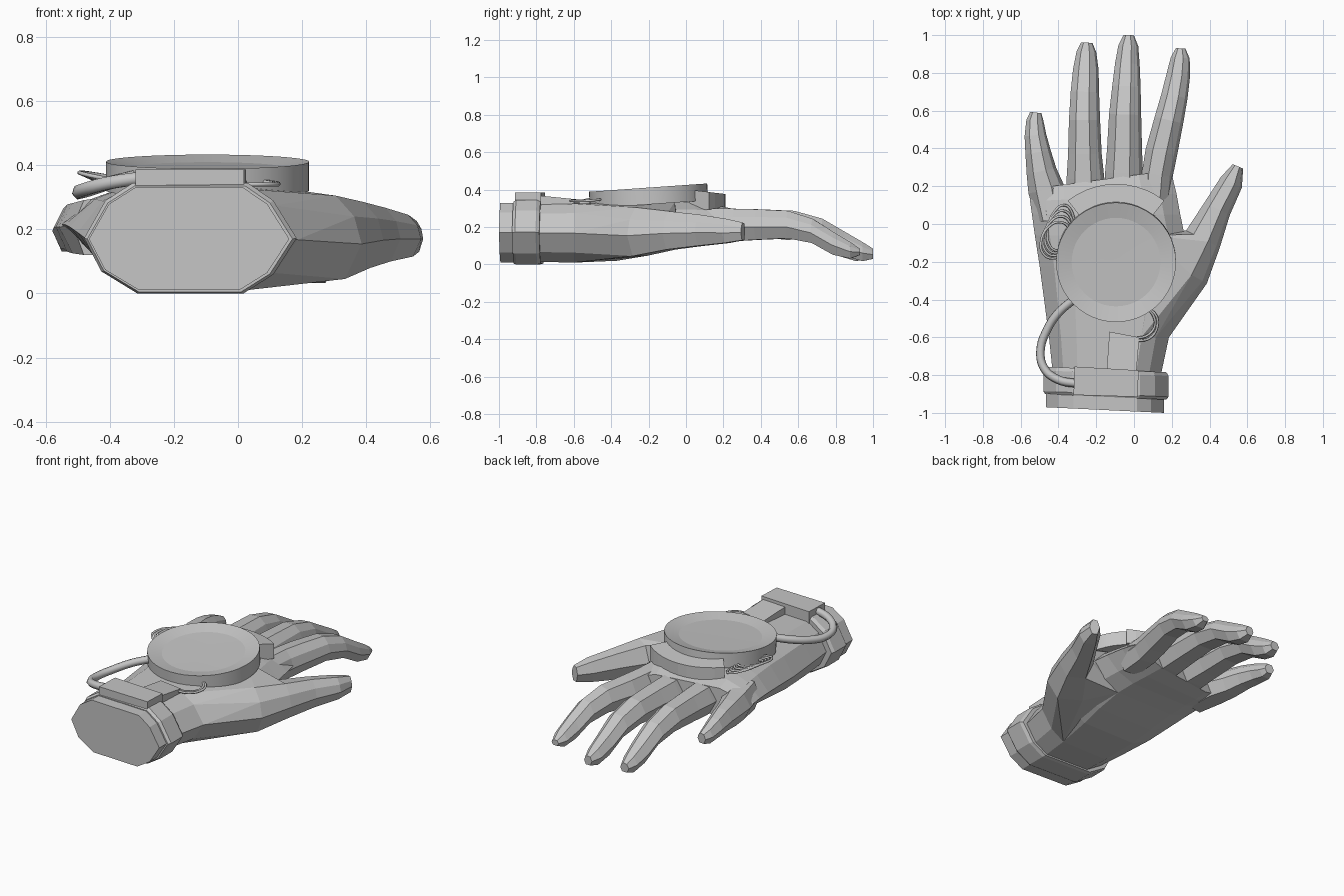
import bpy, bmesh, math
from mathutils import Vector, Matrix

if "Cube" in bpy.data.objects:
    bpy.data.objects.remove(bpy.data.objects["Cube"])

grey = bpy.data.materials.new("glove grey")
grey.diffuse_color = (0.56, 0.56, 0.56, 1)
grey.use_nodes = True
grey.node_tree.nodes["Principled BSDF"].inputs["Base Color"].default_value = grey.diffuse_color

# cross-sections: x in -1..1, z in 0..1
WRIST = [(-1, .5), (-.8, .84), (-.54, 1), (.54, 1), (.78, .84), (1, .5),
         (.78, .17), (.5, 0), (-.5, 0), (-.84, .2)]
DIGIT = [(-1, .5), (-.55, .95), (.3, 1), (.8, .75), (1, .42), (.55, 0), (-.55, 0)]


def finish(name, bm):
    bmesh.ops.recalc_face_normals(bm, faces=bm.faces[:])
    me = bpy.data.meshes.new(name)
    bm.to_mesh(me)
    bm.free()
    me.materials.append(grey)
    ob = bpy.data.objects.new(name, me)
    bpy.context.collection.objects.link(ob)
    return ob


def skin(name, rings):
    """Join rings of points with quads and cap both ends."""
    bm = bmesh.new()
    rows = [[bm.verts.new(p) for p in r] for r in rings]
    n = len(rows[0])
    for a, b in zip(rows, rows[1:]):
        for i in range(n):
            j = (i + 1) % n
            bm.faces.new((a[i], a[j], b[j], b[i]))
    bm.faces.new(rows[0])
    bm.faces.new(rows[-1][::-1])
    return finish(name, bm)


def body_rings(sections):
    """Sections: y, left x, right x, low z, high z, skew of y across x."""
    rings = []
    for y, l, r, lo, hi, sk in sections:
        c, h = (l + r) / 2, (r - l) / 2
        rings.append([(c + px * h, y + px * sk, lo + pz * (hi - lo)) for px, pz in WRIST])
    return rings


def digit_rings(path, heights):
    """Path: x, y, width; heights: low z, high z at each station."""
    rings = []
    for i, ((x, y, w), (lo, hi)) in enumerate(zip(path, heights)):
        a, b = path[max(i - 1, 0)], path[min(i + 1, len(path) - 1)]
        t = Vector((b[0] - a[0], b[1] - a[1])).normalized()
        rings.append([(x + px * w / 2 * t.y, y - px * w / 2 * t.x, lo + pz * (hi - lo))
                      for px, pz in DIGIT])
    return rings


def tube(name, pts, radius, cyclic=False):
    cu = bpy.data.curves.new(name, 'CURVE')
    cu.dimensions = '3D'
    cu.bevel_depth = radius
    cu.bevel_resolution = 1
    cu.resolution_u = 5
    cu.use_fill_caps = True
    s = cu.splines.new('BEZIER')
    s.bezier_points.add(len(pts) - 1)
    for p, co in zip(s.bezier_points, pts):
        p.co = co
        p.handle_left_type = p.handle_right_type = 'AUTO'
    s.use_cyclic_u = cyclic
    cu.materials.append(grey)
    ob = bpy.data.objects.new(name, cu)
    bpy.context.collection.objects.link(ob)
    return ob


def prism(name, outline, lo, hi):
    """Upright prism; hi is a function giving the top height at y."""
    return skin(name, [[(x, y, lo) for x, y in outline],
                       [(x, y, hi(y)) for x, y in outline]])


# palm and back of the hand
palm_rings = body_rings([
    (-.80, -.43, .14, .015, .32, -.01), (-.60, -.45, .185, .01, .325, 0),
    (-.37, -.48, .24, .02, .33, 0), (-.22, -.50, .265, .045, .335, 0),
    (-.06, -.525, .268, .08, .335, 0), (.05, -.54, .245, .1, .33, 0),
    (.14, -.55, .225, .11, .32, .02), (.235, -.545, .195, .125, .295, .05)])
palm = skin("palm", palm_rings)

# cuff and wrist band
skin("cuff", body_rings([(-.985, -.465, .16, .01, .33, -.015),
                         (-.85, -.465, .16, .01, .33, -.015)]))
skin("wrist_band", body_rings([
    (-.915, -.47, .17, .005, .335, -.015), (-.90, -.48, .183, 0, .345, -.015),
    (-.79, -.48, .183, 0, .345, -.015), (-.77, -.47, .172, .005, .335, -.015)]))

# long fingers share one bend; their bases meet at the webs
BEND = [(.123, .30), (.125, .298), (.132, .295), (.14, .287), (.115, .245), (.045, .175),
        (.018, .12), (.03, .085)]
index = digit_rings([(.11, .10, .165), (.123, .26, .165), (.145, .38, .17), (.185, .55, .155),
                     (.215, .68, .14), (.235, .79, .125), (.245, .88, .1), (.247, .93, .05)],
                    [(lo + max(0, i - 4) * .007, hi) for i, (lo, hi) in enumerate(BEND)])
middle = digit_rings([(-.055, .10, .20), (-.053, .27, .2), (-.05, .40, .185),
                      (-.047, .58, .17), (-.04, .73, .15), (-.035, .85, .13),
                      (-.03, .945, .105), (-.028, 1.0, .055)], BEND)
ring = digit_rings([(-.255, .06, .20), (-.257, .24, .2), (-.26, .37, .178),
                    (-.262, .55, .165), (-.26, .7, .15), (-.255, .82, .135),
                    (-.252, .91, .105), (-.25, .96, .06)], BEND)
little = digit_rings([(-.44, .02, .15), (-.463, .18, .195), (-.49, .28, .16),
                      (-.508, .38, .135), (-.522, .47, .115), (-.525, .55, .09),
                      (-.52, .59, .06)],
                     [(.12, .30), (.125, .29), (.13, .285), (.14, .272), (.14, .25),
                      (.13, .22), (.14, .2)])

# thumb
thumb = digit_rings([(.27, -.25, .265), (.365, -.08, .2), (.44, .08, .15),
                     (.515, .22, .125), (.55, .305, .06)],
                    [(.045, .305), (.08, .285), (.10, .267), (.115, .245), (.13, .225)])

# thumb mound: hull between the side of the palm and the thumb root
bm = bmesh.new()
mound = [p for r in (palm_rings[1], palm_rings[4]) for p in r if p[0] > -.05]
for p in mound + thumb[0] + thumb[1]:
    bm.verts.new(p)
hull = bmesh.ops.convex_hull(bm, input=bm.verts[:])
bmesh.ops.delete(bm, geom=[v for v in bm.verts if not v.link_faces], context='VERTS')
bmesh.ops.dissolve_limit(bm, angle_limit=math.radians(3), verts=bm.verts[:], edges=bm.edges[:])

# weld the hand into one surface
pieces = [finish("thumb_mound", bm), skin("thumb", thumb), skin("index_finger", index),
          skin("middle_finger", middle), skin("ring_finger", ring), skin("little_finger", little)]
for p in pieces:
    m = palm.modifiers.new("weld", 'BOOLEAN')
    m.operation, m.solver, m.object = 'UNION', 'EXACT', p
bpy.context.view_layer.update()
welded = bpy.data.meshes.new_from_object(
    palm.evaluated_get(bpy.context.evaluated_depsgraph_get()))
palm.modifiers.clear()
palm.data = welded
palm.name = "hand"
for p in pieces:
    bpy.data.objects.remove(p)

# round dial with a shallow recessed face, tilted toward the wrist
CX, CY, R, N = -.095, -.203, .317, 48
tilt = Matrix.Translation((CX, CY, .411)) @ Matrix.Rotation(math.radians(4), 4, 'X')
dial = skin("dial", [
    [tilt @ Vector((r * math.cos(k * math.tau / N), r * math.sin(k * math.tau / N), z))
     for k in range(N)]
    for r, z in [(R, -.09), (R, 0), (.235, -.018), (.03, -.02)]])
bpy.context.view_layer.objects.active = dial
dial.select_set(True)
bpy.ops.object.shade_smooth_by_angle(angle=math.radians(8))

# curved plate in front of the dial
arc = [math.radians(52 + 76 * k / 10) for k in range(11)]
outline = [(CX + .415 * math.cos(a), CY + .415 * math.sin(a)) for a in arc]
outline += [(CX + .28 * math.cos(a), CY + .28 * math.sin(a)) for a in reversed(arc)]
prism("knuckle_plate", outline, .295, lambda y: .402 - .12 * y)

# box on the band and the flat tab behind it
prism("band_box", [(-.32, -.905), (.018, -.915), (.025, -.775), (-.315, -.755)],
      .30, lambda y: .386)
prism("tab", [(-.145, -.78), (.012, -.79), (.028, -.60), (-.13, -.57)],
      .29, lambda y: .35 + .1 * (-.6 - y))

# hose from box to dial
tube("hose", [(-.30, -.845, .36), (-.40, -.825, .345), (-.475, -.765, .325), (-.495, -.67, .315),
              (-.46, -.56, .325), (-.40, -.47, .345), (-.32, -.40, .365)], .023)

# thin wires beside the dial
for k in range(2):
    d = k * .014
    tube("side_wire", [(.06, -.44, .35), (.10 + d, -.48, .345), (.11 + d, -.54, .34),
                       (.07 + d, -.59 - d, .34), (.01, -.605 - d, .34)], .007)

# loose coil of wires on the other side
for k in range(4):
    cx, cy, rx, ry = -.39 - .008 * k, -.02 - .022 * k, .065 + .004 * k, .12 - .008 * k
    pts = []
    for i in range(8):
        a = math.tau * i / 8
        pts.append((cx + rx * math.cos(a) + .02 * math.sin(a), cy + ry * math.sin(a),
                    .347 - .015 * math.cos(a) + .005 * k))
    tube("coil_wire", pts, .007, True)
